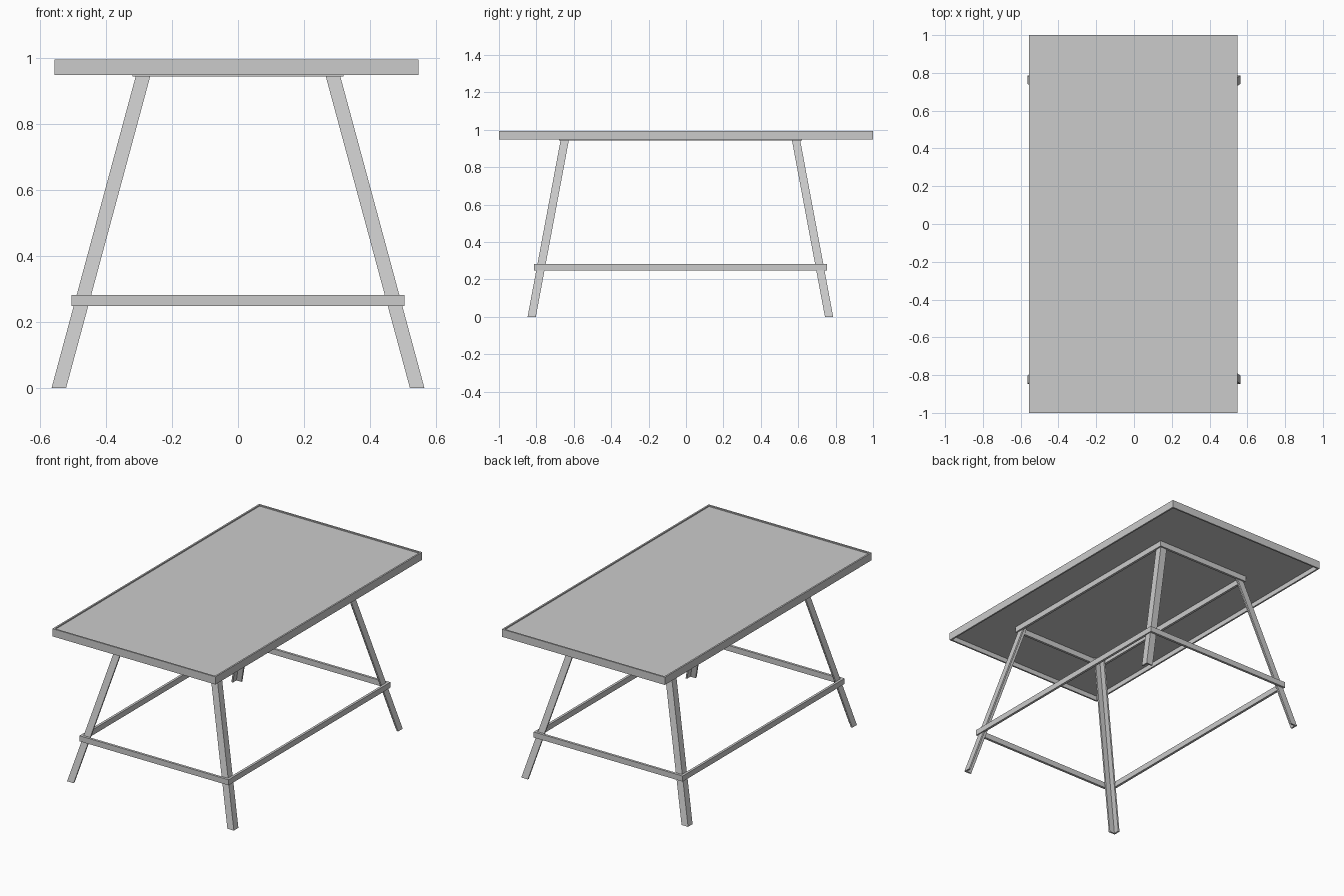
import bpy, bmesh

if "Cube" in bpy.data.objects:
    bpy.data.objects.remove(bpy.data.objects["Cube"])

CY = -0.03      # centre of the leg frame in y
TX = -0.005     # centre of the table top in x


def finish(name, bm):
    bmesh.ops.recalc_face_normals(bm, faces=bm.faces)
    me = bpy.data.meshes.new(name)
    bm.to_mesh(me)
    bm.free()
    ob = bpy.data.objects.new(name, me)
    bpy.context.collection.objects.link(ob)
    return ob


def loft(name, low, high):
    """Closed solid between two matching outlines."""
    bm = bmesh.new()
    a = [bm.verts.new(p) for p in low]
    b = [bm.verts.new(p) for p in high]
    n = len(a)
    bm.faces.new(a)
    bm.faces.new(b)
    for i in range(n):
        j = (i + 1) % n
        bm.faces.new((a[i], a[j], b[j], b[i]))
    return finish(name, bm)


def rect(hx, hy, cx, cy, z):
    return [(cx + sx * hx, cy + sy * hy, z)
            for sx, sy in ((-1, -1), (1, -1), (1, 1), (-1, 1))]


def ring(name, hx, hy, cx, cy, z0, z1, t):
    """Rectangular frame with wall thickness t."""
    bm = bmesh.new()
    loops = [[bm.verts.new(p) for p in rect(hx - d, hy - d, cx, cy, z)]
             for d, z in ((0, z0), (0, z1), (t, z1), (t, z0))]
    for k in range(4):
        a, b = loops[k], loops[(k + 1) % 4]
        for i in range(4):
            j = (i + 1) % 4
            bm.faces.new((a[i], a[j], b[j], b[i]))
    return finish(name, bm)


# Table top: recessed panel inside a thin rim
ring("top_rim", 0.552, 1.0, TX, 0, 0.948, 0.995, 0.01)
loft("top_panel", rect(0.543, 0.991, TX, 0, 0.977),
     rect(0.543, 0.991, TX, 0, 0.988))

# Upper and lower frames wrapping the legs
ring("upper_frame", 0.32, 0.65, 0, CY, 0.943, 0.978, 0.015)
ring("lower_frame", 0.505, 0.783, 0, CY, 0.248, 0.282, 0.015)

# Splayed angle-section legs, open towards the inside
W, T, H = 0.044, 0.01, 0.977
PROFILE = [(0, 0), (W, 0), (W, T), (T, T), (T, W), (0, W)]


def leg_outline(sx, sy, z):
    ox, oy = 0.565 - 0.27 * z, 0.817 - 0.187 * z
    return [(sx * (ox - u), CY + sy * (oy - v), z) for u, v in PROFILE]


for sx, side in ((-1, "left"), (1, "right")):
    for sy, end in ((-1, "front"), (1, "back")):
        loft(f"{end}_{side}_leg", leg_outline(sx, sy, 0), leg_outline(sx, sy, H))
